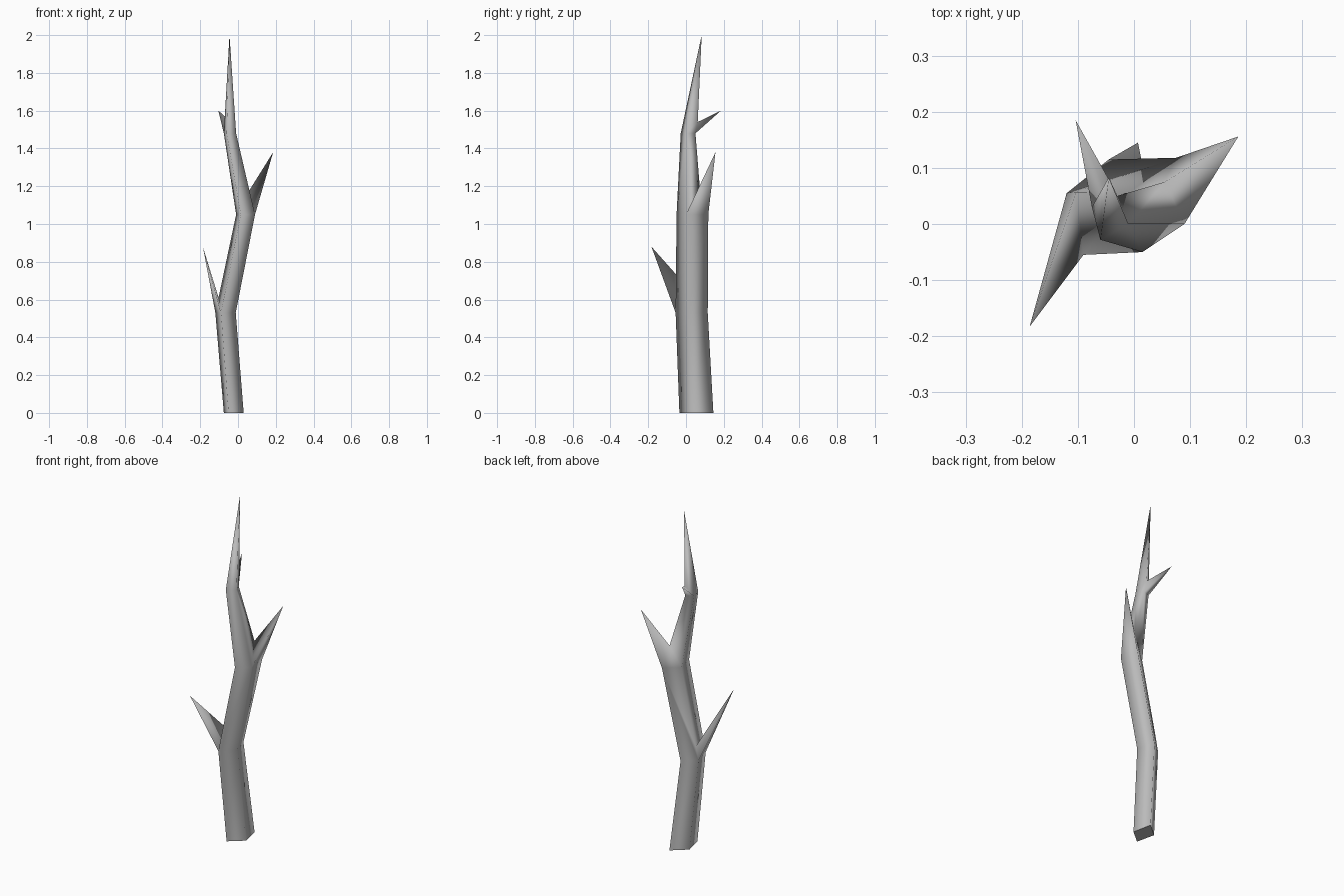
import bpy
import bmesh
from mathutils import Vector

cube = bpy.data.objects.get("Cube")
if cube:
    bpy.data.objects.remove(cube, do_unlink=True)

bark = bpy.data.materials.new("grey_bark")
bark.use_nodes = True
colour = (0.5, 0.5, 0.5, 1)
bark.diffuse_color = colour
bark.node_tree.nodes["Principled BSDF"].inputs["Base Color"].default_value = colour

bm = bmesh.new()

# Crooked four-sided trunk: corners run front, right, back, left
sections = [
    (0.0, [(-0.05, -0.035), (0.03, 0.032), (0.007, 0.145), (-0.075, 0.075)]),
    (0.53, [(-0.09, -0.055), (-0.012, 0.012), (-0.045, 0.115), (-0.12, 0.055)]),
    (1.05, [(0.015, -0.05), (0.09, 0.0), (0.075, 0.118), (-0.01, 0.055)]),
    (1.48, [(-0.06, -0.028), (-0.01, 0.0), (-0.03, 0.05), (-0.075, 0.03)]),
]
rings = [[bm.verts.new((x, y, z)) for x, y in pts] for z, pts in sections]
for low, high in zip(rings, rings[1:]):
    for i in range(4):
        j = (i + 1) % 4
        bm.faces.new((low[i], low[j], high[j], high[i]))

# Pointed top and flat base
top = bm.verts.new((-0.045, 0.083, 2.0))
for i in range(4):
    bm.faces.new((rings[3][i], rings[3][(i + 1) % 4], top))
base = bm.faces.new(reversed(rings[0]))


def add_twig(corner, side, above, fork, tip):
    """Cut a triangle at a trunk bend and draw it out to a sharp point."""
    edge = bm.edges.get((side, above))
    _, joint = bmesh.utils.edge_split(edge, side, 0.2)
    joint.co = Vector(fork)
    wall = next(f for f in joint.link_faces if corner in f.verts)
    bmesh.utils.face_split(wall, corner, joint)
    patch = next(f for f in joint.link_faces
                 if set(f.verts) == {corner, side, joint})
    poked = bmesh.ops.poke(bm, faces=[patch])
    poked["verts"][0].co = Vector(tip)


# Three thorn-like twigs
add_twig(rings[1][0], rings[1][3], rings[2][3],
         (-0.103, 0.057, 0.61), (-0.186, -0.183, 0.88))
add_twig(rings[2][1], rings[2][2], rings[3][2],
         (0.055, 0.075, 1.17), (0.186, 0.156, 1.38))
add_twig(rings[3][3], rings[3][2], top,
         (-0.035, 0.062, 1.54), (-0.104, 0.185, 1.6))

# Smooth bark, flat cut end
bmesh.ops.recalc_face_normals(bm, faces=bm.faces[:])
for face in bm.faces:
    face.smooth = face is not base
mesh = bpy.data.meshes.new("bare_branch")
bm.to_mesh(mesh)
bm.free()
mesh.materials.append(bark)
branch = bpy.data.objects.new("bare_branch", mesh)
bpy.context.collection.objects.link(branch)
